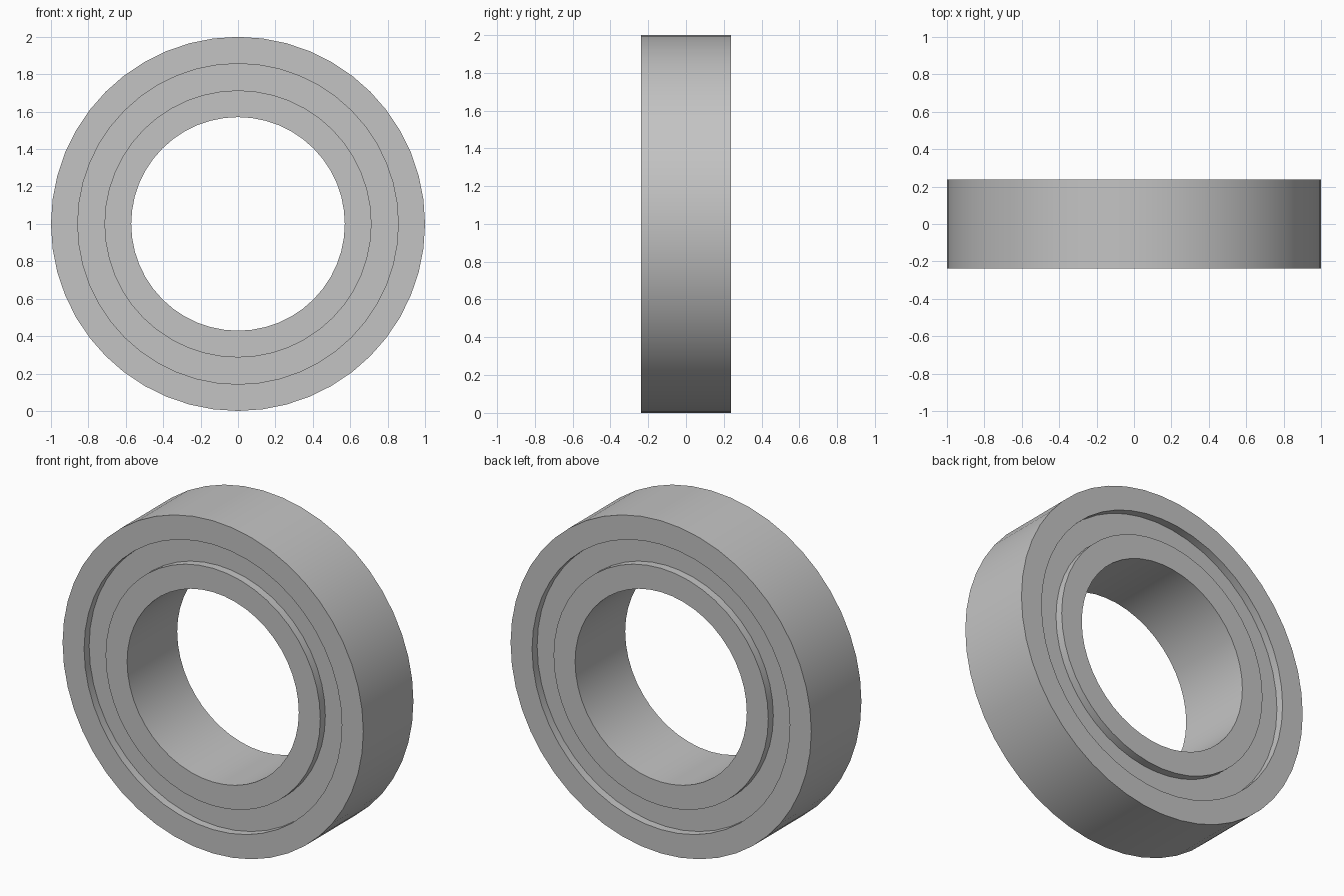
import bpy
import bmesh
import math
from mathutils import Matrix, Vector

if "Cube" in bpy.data.objects:
    bpy.data.objects.remove(bpy.data.objects["Cube"], do_unlink=True)

SEGMENTS = 48
HALF_WIDTH = 0.238
RECESS = 0.048

steel = bpy.data.materials.new("steel_grey")
steel.use_nodes = True
colour = (0.55, 0.55, 0.55, 1)
steel.diffuse_color = colour
steel.node_tree.nodes["Principled BSDF"].inputs["Base Color"].default_value = colour


def make_ring(name, inner, outer, half):
    """Spin a rectangular section about the y axis into a closed ring."""
    bm = bmesh.new()
    corners = [(inner, -half), (outer, -half), (outer, half), (inner, half)]
    verts = [bm.verts.new((r, y, 0)) for r, y in corners]
    edges = [bm.edges.new((verts[i], verts[(i + 1) % 4])) for i in range(4)]
    bmesh.ops.spin(bm, geom=verts + edges, cent=(0, 0, 0), axis=(0, 1, 0),
                   angle=math.tau, steps=SEGMENTS)
    bmesh.ops.remove_doubles(bm, verts=bm.verts, dist=0.0001)
    bmesh.ops.recalc_face_normals(bm, faces=bm.faces)
    bmesh.ops.transform(bm, matrix=Matrix.Translation(Vector((0, 0, 1))), verts=bm.verts)
    mesh = bpy.data.meshes.new(name)
    bm.to_mesh(mesh)
    bm.free()
    mesh.materials.append(steel)
    ring = bpy.data.objects.new(name, mesh)
    bpy.context.collection.objects.link(ring)
    bpy.ops.object.select_all(action="DESELECT")
    ring.select_set(True)
    bpy.context.view_layer.objects.active = ring
    bpy.ops.object.shade_smooth_by_angle(angle=math.radians(30))
    return ring


# Outer and inner races, with a recessed shield between them
make_ring("outer_race", 0.857, 1.0, HALF_WIDTH)
make_ring("shield", 0.714, 0.857, HALF_WIDTH - RECESS)
make_ring("inner_race", 0.571, 0.714, HALF_WIDTH)
